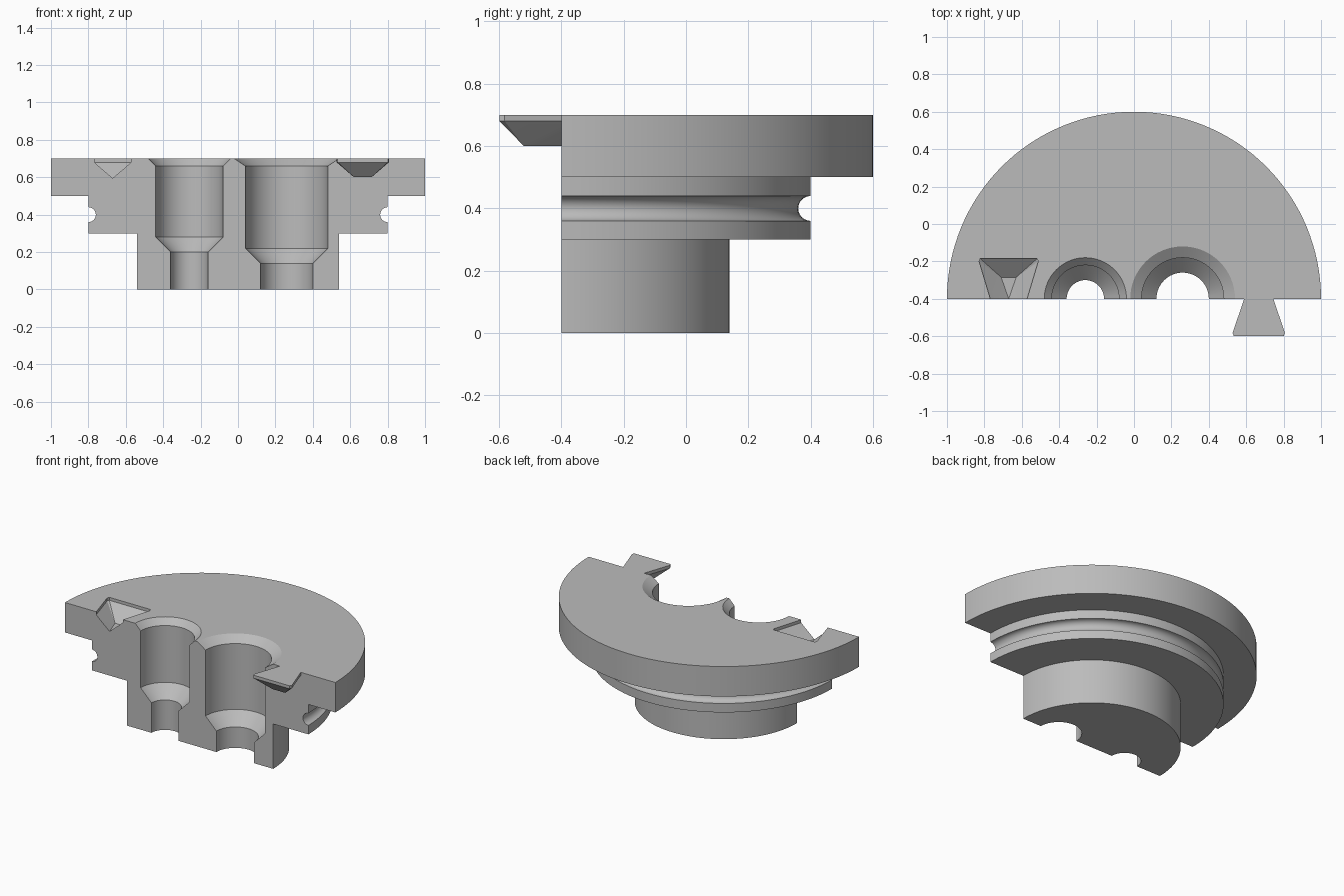
import bpy, bmesh, math
from mathutils import Vector

cube = bpy.data.objects.get("Cube")
if cube:
    bpy.data.objects.remove(cube, do_unlink=True)

FACE_Y = -0.4   # plane where the round body is split in half
TOP = 0.7

metal = bpy.data.materials.new("grey metal")
metal.use_nodes = True
grey = (0.5, 0.5, 0.5, 1)
metal.diffuse_color = grey
metal.node_tree.nodes["Principled BSDF"].inputs["Base Color"].default_value = grey


def make_object(name, bm):
    bmesh.ops.recalc_face_normals(bm, faces=bm.faces)
    mesh = bpy.data.meshes.new(name)
    bm.to_mesh(mesh)
    bm.free()
    mesh.materials.append(metal)
    obj = bpy.data.objects.new(name, mesh)
    bpy.context.collection.objects.link(obj)
    return obj


def revolve(name, x, profile, steps):
    """Turn a (radius, height) profile about a vertical axis and cap the ends."""
    bm = bmesh.new()
    centre = Vector((x, FACE_Y, 0))
    verts = [bm.verts.new((x + r, FACE_Y, z)) for r, z in profile]
    edges = [bm.edges.new(pair) for pair in zip(verts, verts[1:])]
    bmesh.ops.spin(bm, geom=verts + edges, cent=centre, axis=(0, 0, 1),
                   angle=math.tau, steps=steps, use_merge=True)
    bmesh.ops.remove_doubles(bm, verts=bm.verts, dist=1e-5)
    bmesh.ops.holes_fill(bm, edges=[e for e in bm.edges if e.is_boundary], sides=0)
    return make_object(name, bm)


def hull(name, x, points):
    """Convex solid from (half width, y, z) points mirrored about x."""
    bm = bmesh.new()
    for w, y, z in points:
        for side in ((-1, 1) if w else (1,)):
            bm.verts.new((x + side * w, y, z))
    bmesh.ops.convex_hull(bm, input=bm.verts)
    bmesh.ops.dissolve_limit(bm, angle_limit=0.01, verts=bm.verts, edges=bm.edges)
    return make_object(name, bm)


def combine(target, tool, operation):
    mod = target.modifiers.new(operation.lower(), 'BOOLEAN')
    mod.operation, mod.solver, mod.object = operation, 'EXACT', tool
    bpy.context.view_layer.objects.active = target
    bpy.ops.object.modifier_apply(modifier=mod.name)
    bpy.data.objects.remove(tool, do_unlink=True)


# Stepped body with a half-round groove in its middle step
groove = [(0.8 - 0.04 * math.sin(a), 0.4 - 0.04 * math.cos(a))
          for a in (math.pi * i / 12 for i in range(13))]
body = revolve("stepped_half_body", 0,
               [(0.54, 0), (0.54, 0.3), (0.8, 0.3)] + groove +
               [(0.8, 0.5), (1, 0.5), (1, TOP)], 128)

# Remove the front half
bm = bmesh.new()
bmesh.ops.create_cube(bm, size=3)
bmesh.ops.translate(bm, verts=bm.verts, vec=(0, FACE_Y - 1.5, 0))
combine(body, make_object("front_cutter", bm), 'DIFFERENCE')

# Stepped, countersunk bores: x, narrow radius, wide radius, shoulder height, rim
for x, narrow, wide, shoulder, rim in ((-0.26, 0.1, 0.18, 0.2, 0.22),
                                       (0.26, 0.14, 0.22, 0.14, 0.28)):
    slope = (rim - wide) / 0.04
    profile = [(narrow, -0.05), (narrow, shoulder), (wide, shoulder + 0.08),
               (wide, 0.66), (rim + slope * 0.01, TOP + 0.01)]
    combine(body, revolve("bore_cutter", x, profile, 64), 'DIFFERENCE')

# Dovetail socket with sloping walls
socket = [(0.04, -0.285, 0.595), (0, -0.4, 0.595), (0, -0.44, 0.608)]
for z in (0.68, 0.75):
    socket += [(0.086, -0.44, z), (0.158, -0.2, z), (0.152, -0.185, z)]
combine(body, hull("socket_cutter", -0.67, socket), 'DIFFERENCE')

# Matching dovetail key
key = [(0.047, -0.52, 0.6), (0, -0.4, 0.6), (0, -0.36, 0.614)]
for z in (0.68, TOP):
    key += [(0.064, -0.36, z), (0.14, -0.582, z), (0.134, -0.598, z)]
combine(body, hull("dovetail_key", 0.667, key), 'UNION')

bpy.ops.object.select_all(action='DESELECT')
body.select_set(True)
bpy.context.view_layer.objects.active = body
bpy.ops.object.shade_smooth_by_angle(angle=math.radians(25))
